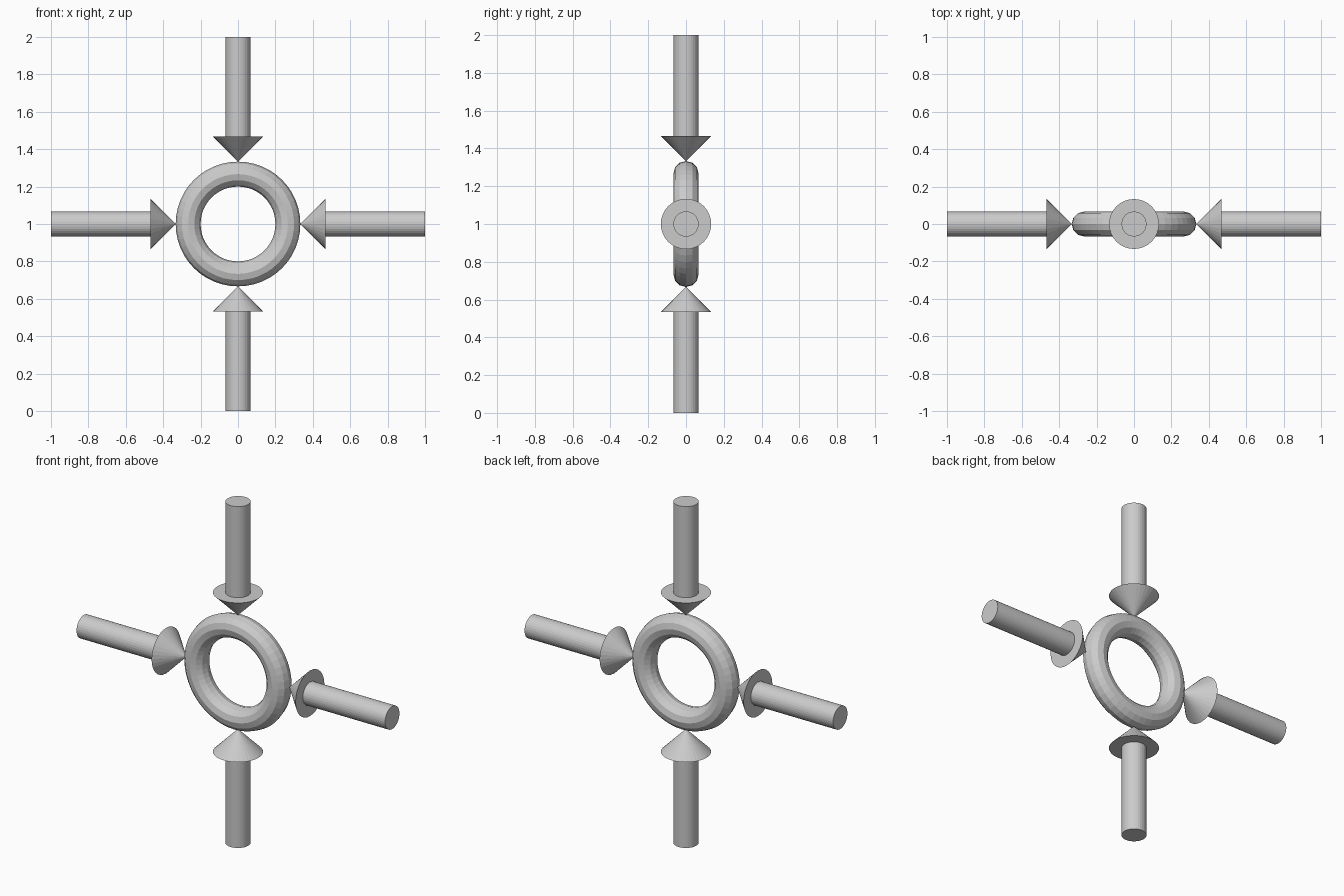
import bpy
from math import pi, sin, cos

if "Cube" in bpy.data.objects:
    bpy.data.objects.remove(bpy.data.objects["Cube"])

CENTRE_Z = 1.0
U = 1 / 15  # tube and shaft radius


def point_at(angle, dist):
    return (dist * sin(angle), 0, CENTRE_Z + dist * cos(angle))


# Ring facing the front
bpy.ops.mesh.primitive_torus_add(
    major_radius=4 * U, minor_radius=U, major_segments=48, minor_segments=12,
    location=(0, 0, CENTRE_Z), rotation=(pi / 2, 0, 0))
bpy.context.object.name = "ring"


# Arrow pointing inward: shaft from 1.0 to 7U, head from 7U to its tip at 5U
def add_arrow(name, angle):
    rot = (0, angle, 0)
    bpy.ops.mesh.primitive_cylinder_add(
        vertices=32, radius=U, depth=8 * U,
        location=point_at(angle, 11 * U), rotation=rot)
    bpy.context.object.name = name + "_arrow_shaft"
    bpy.ops.mesh.primitive_cone_add(
        vertices=32, radius1=0, radius2=2 * U, depth=2 * U,
        location=point_at(angle, 6 * U), rotation=rot)
    bpy.context.object.name = name + "_arrow_head"


# Four arrows around the ring
for i, name in enumerate(("top", "right", "bottom", "left")):
    add_arrow(name, i * pi / 2)
